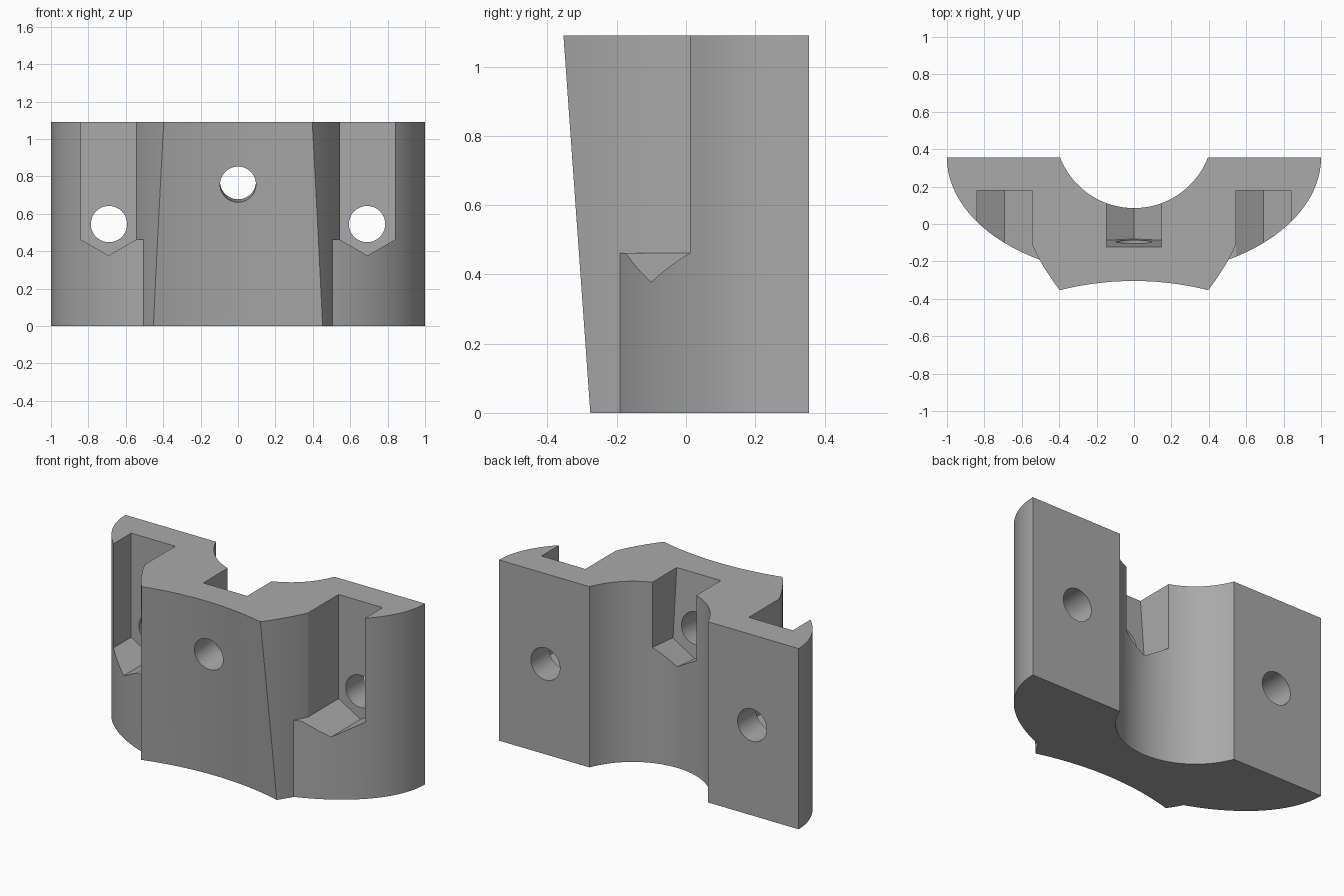
import bpy, bmesh, math
from mathutils import Vector

if "Cube" in bpy.data.objects:
    bpy.data.objects.remove(bpy.data.objects["Cube"])

HEIGHT = 1.09
BACK = 0.355
TILT = 0.085          # forward lean of the front face per unit of height

grey = bpy.data.materials.new("plain_grey")
grey.use_nodes = True
grey.diffuse_color = (0.4, 0.4, 0.4, 1)
grey.node_tree.nodes["Principled BSDF"].inputs["Base Color"].default_value = (0.4, 0.4, 0.4, 1)


def prism(name, points, offset):
    """Extrude a closed loop of 3D points by an offset vector."""
    bm = bmesh.new()
    face = bm.faces.new([bm.verts.new(p) for p in points])
    extruded = bmesh.ops.extrude_face_region(bm, geom=[face])["geom"]
    moved = [v for v in extruded if isinstance(v, bmesh.types.BMVert)]
    bmesh.ops.translate(bm, verts=moved, vec=Vector(offset))
    bmesh.ops.recalc_face_normals(bm, faces=bm.faces[:])
    mesh = bpy.data.meshes.new(name)
    bm.to_mesh(mesh)
    bm.free()
    mesh.materials.append(grey)
    obj = bpy.data.objects.new(name, mesh)
    bpy.context.collection.objects.link(obj)
    return obj


def cut(target, cutter):
    """Subtract a cutter and discard it."""
    bpy.context.view_layer.objects.active = target
    mod = target.modifiers.new("cut", "BOOLEAN")
    mod.operation = "DIFFERENCE"
    mod.solver = "EXACT"
    mod.object = cutter
    bpy.ops.object.modifier_apply(modifier=mod.name)
    bpy.data.objects.remove(cutter)


def steps(a, b, n):
    return [a + (b - a) * i / n for i in range(n + 1)]


def flank(y):
    """Half width of the front block at depth y."""
    return 0.4 + 0.656 * (y + 0.35) - 0.65 * (y + 0.35) * (y + 0.19)


def ring(x, y, z, radius, n=48):
    return [(x + radius * math.cos(t), y, z + radius * math.sin(t))
            for t in (2 * math.pi * i / n for i in range(n))]


def nut_profile(x, y, z, top):
    """Slot with a V floor that holds a hexagonal nut."""
    w = 0.147
    return [(x - w, y, z + 0.085), (x, y, z), (x + w, y, z + 0.085),
            (x + w, y, top), (x - w, y, top)]


# Clamp body: elliptical shoulders, flared front block, round groove at the back
join_angle = math.acos(0.505)
half = [(math.cos(t), BACK - 0.632 * math.sin(t)) for t in steps(0, join_angle, 28)]
half[-1] = (0.505, -0.19)
half += [(flank(y), y) for y in steps(-0.19, -0.42, 8)[1:]]
groove_r, groove_y = 0.424, 0.509
reach = math.asin(0.395 / groove_r)
groove = [(groove_r * math.sin(t), groove_y - groove_r * math.cos(t))
          for t in steps(-reach, reach, 40)]
outline = half + [(-x, y) for x, y in reversed(half)] + groove
body = prism("clamp_body", [(x, y, 0) for x, y in outline], (0, 0, HEIGHT))

# Leaning, slightly hollow front face
arc = [(x, -0.212 - (1.625 - math.sqrt(1.625 ** 2 - x * x))) for x in steps(-0.7, 0.7, 42)]
loop = [(x, y + TILT * 0.2, -0.2) for x, y in arc] + [(0.7, -1, -0.2), (-0.7, -1, -0.2)]
span = HEIGHT + 0.4
cut(body, prism("front_cutter", loop, (0, -TILT * span, span)))

# Nut slots, small ledges and bolt holes on both shoulders
for side in (1, -1):
    cut(body, prism("slot_cutter", nut_profile(side * 0.692, 0.18, 0.377, 1.3), (0, -0.8, 0)))
    ledge = [(side * flank(y), y, 0.462) for y in steps(-0.19, -0.11, 5)]
    ledge += [(side * 0.6, -0.11, 0.462), (side * 0.6, -0.3, 0.462), (side * 0.505, -0.3, 0.462)]
    cut(body, prism("ledge_cutter", ledge, (0, 0, 1)))
    cut(body, prism("hole_cutter", ring(side * 0.69, 0.1, 0.545, 0.097), (0, 0.5, 0)))

# Middle nut slot and bolt hole, square to the leaning front face
slot = [(x, -0.08 - TILT * (z - 0.6), z) for x, y, z in nut_profile(0, 0, 0.595, 1.4)]
cut(body, prism("middle_slot_cutter", slot, (0, 0.4, TILT * 0.4)))
cut(body, prism("middle_hole_cutter", ring(0, -0.6, 0.73, 0.096), (0, 0.65, TILT * 0.65)))

# Smooth curved faces, crisp edges
bpy.ops.object.select_all(action="DESELECT")
body.select_set(True)
bpy.context.view_layer.objects.active = body
bpy.ops.object.shade_smooth_by_angle(angle=math.radians(15))
